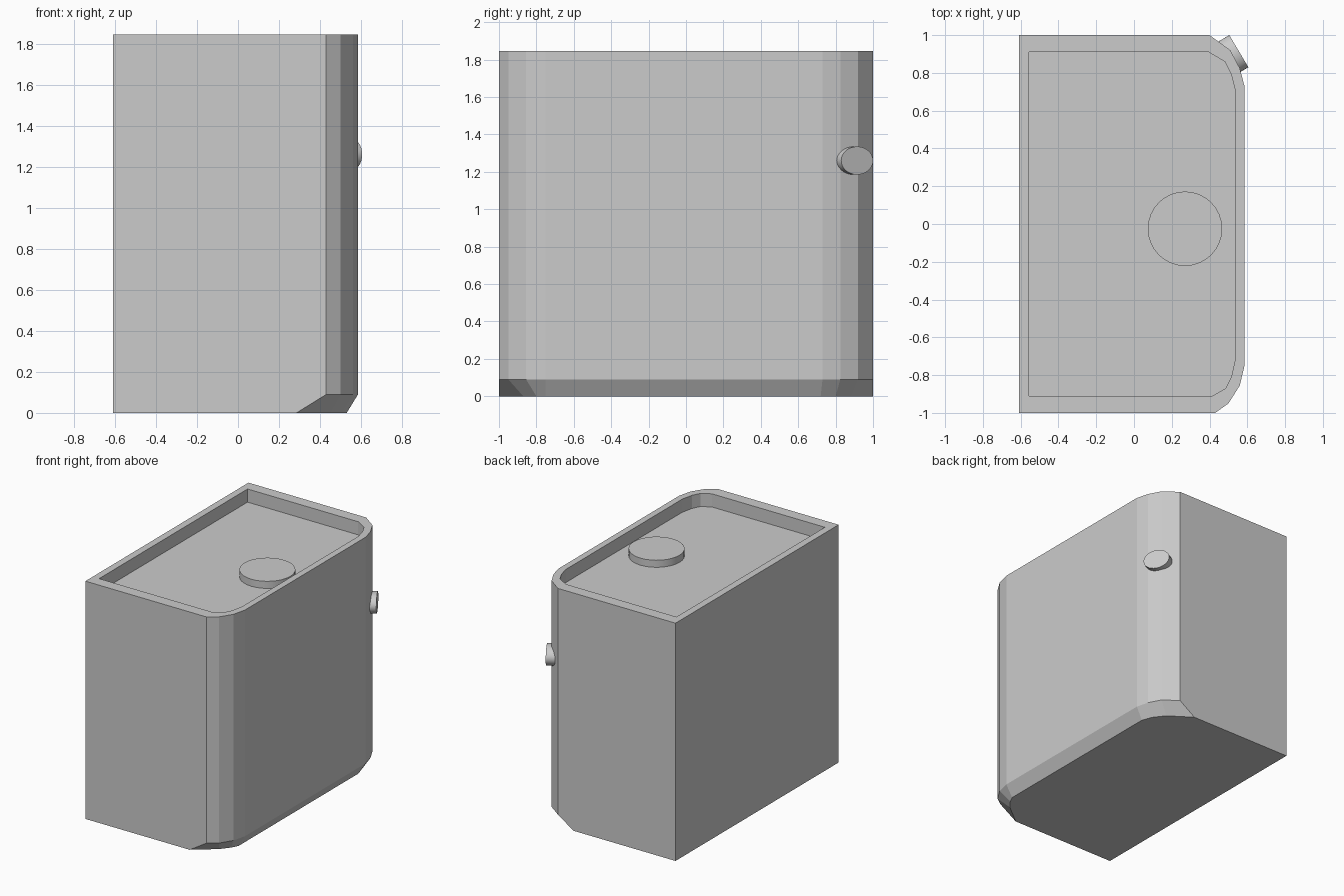
import bpy, bmesh, math
from mathutils import Matrix, Vector

if "Cube" in bpy.data.objects:
    bpy.data.objects.remove(bpy.data.objects["Cube"])

# Footprint outlines, counter-clockwise from the front left corner
BASE = [(-0.61, -1), (0.285, -1), (0.45, -0.87), (0.505, -0.80), (0.53, -0.75),
        (0.53, 0.72), (0.50, 0.80), (0.436, 0.884), (0.265, 1), (-0.61, 1)]
OUTER = [(-0.61, -1), (0.43, -1), (0.50, -0.95), (0.56, -0.855), (0.585, -0.75),
         (0.585, 0.73), (0.56, 0.825), (0.51, 0.92), (0.40, 1), (-0.61, 1)]
INNER = [(-0.555, -0.91), (0.415, -0.91), (0.485, -0.87), (0.515, -0.81), (0.535, -0.72),
         (0.535, 0.71), (0.515, 0.79), (0.48, 0.86), (0.395, 0.91), (-0.555, 0.91)]
TOP, FLOOR = 1.845, 1.743


def finish(bm, name):
    bmesh.ops.recalc_face_normals(bm, faces=bm.faces)
    mesh = bpy.data.meshes.new(name)
    bm.to_mesh(mesh)
    bm.free()
    ob = bpy.data.objects.new(name, mesh)
    bpy.context.collection.objects.link(ob)
    return ob


def loft(name, rings):
    """Skin a stack of matching outlines and cap both ends."""
    bm = bmesh.new()
    loops = [[bm.verts.new((x, y, z)) for x, y in pts] for pts, z in rings]
    for a, b in zip(loops, loops[1:]):
        for i in range(len(a)):
            j = (i + 1) % len(a)
            bm.faces.new((a[i], a[j], b[j], b[i]))
    bm.faces.new(loops[0][::-1])
    bm.faces.new(loops[-1])
    return finish(bm, name)


def disc(name, radius, depth, matrix):
    bm = bmesh.new()
    bmesh.ops.create_cone(bm, cap_ends=True, segments=32, radius1=radius,
                          radius2=radius, depth=depth, matrix=matrix)
    ob = finish(bm, name)
    bpy.context.view_layer.objects.active = ob
    ob.select_set(True)
    bpy.ops.object.shade_smooth_by_angle(angle=math.radians(35))
    ob.select_set(False)
    return ob


# Body: chamfered foot, straight walls, flat rim, recessed top
loft("body", [(BASE, 0), (OUTER, 0.09), (OUTER, TOP), (INNER, TOP), (INNER, FLOOR)])

# Round cap standing in the recess
disc("top_cap", 0.197, 0.07, Matrix.Translation((0.27, -0.025, 1.763)))

# Oval button on the rear rounded corner, pointing diagonally outwards
axis = Vector((0.86, 0.51, 0)).normalized()
side = Vector((-axis.y, axis.x, 0))
center = Vector((0.555, 0.915, 1.26)) - axis * 0.045
basis = Matrix((side, Vector((0, 0, 1)), axis)).transposed().to_4x4()
disc("side_button", 1, 0.09,
     Matrix.Translation(center) @ basis @ Matrix.Diagonal((0.099, 0.075, 1, 1)))
